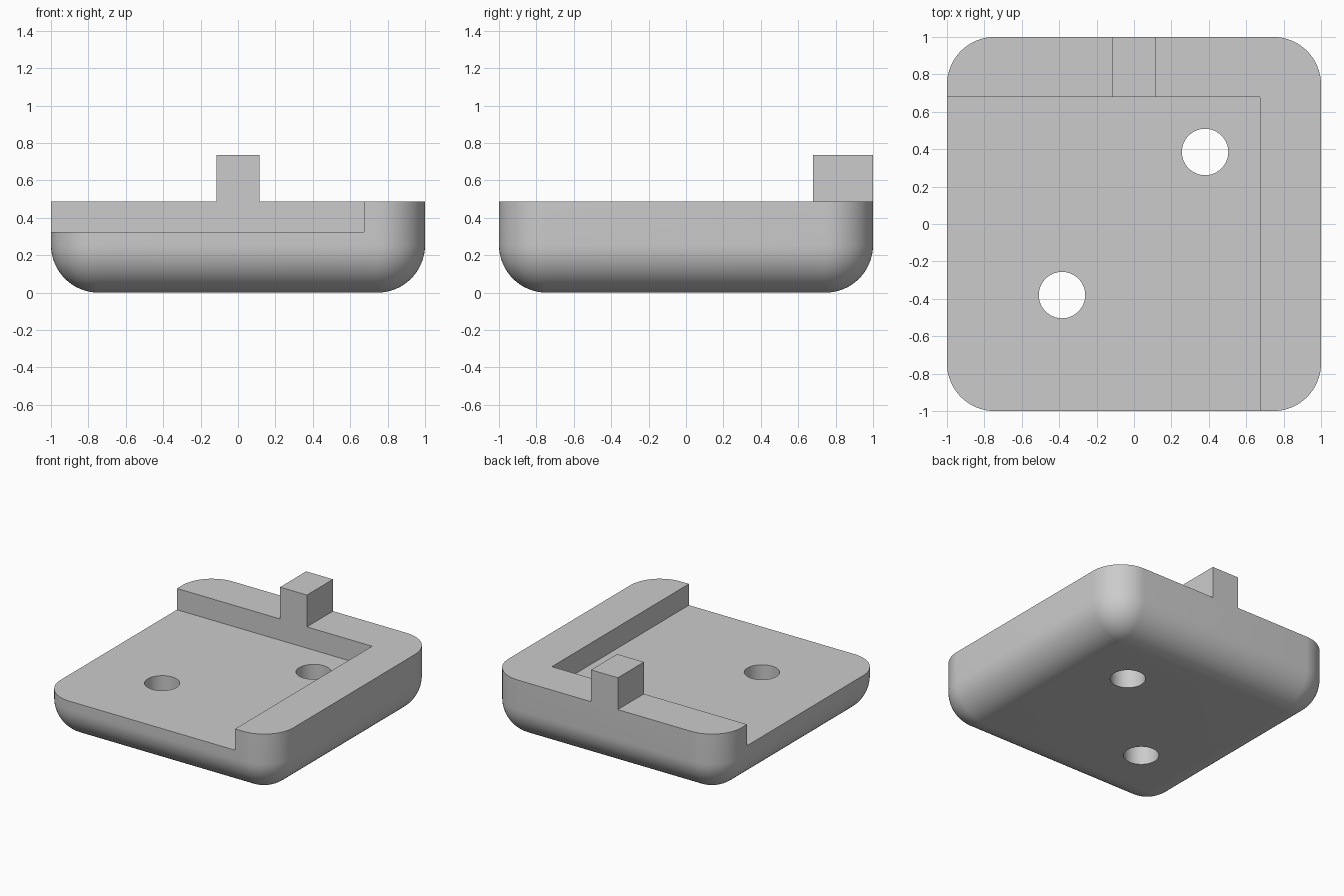
import bpy, bmesh, math

if "Cube" in bpy.data.objects:
    bpy.data.objects.remove(bpy.data.objects["Cube"])

R = 0.255                      # plan corner radius and bottom edge radius
ARC = 16                       # segments per quarter round
TOP, RIM, FLOOR = 0.735, 0.488, 0.323
POCKET_X, POCKET_Y = 0.675, 0.68
TAB = 0.115                    # half width of the tab

grey = bpy.data.materials.new("grey")
grey.diffuse_color = (0.6, 0.6, 0.6, 1)
grey.use_nodes = True
grey.node_tree.nodes["Principled BSDF"].inputs["Base Color"].default_value = grey.diffuse_color


def outline(inset):
    """Rounded square, offset inwards."""
    c, r = 1 - R, R - inset
    pts = []
    for k, (sx, sy) in enumerate([(1, 1), (-1, 1), (-1, -1), (1, -1)]):
        for i in range(ARC + 1):
            a = math.pi / 2 * (k + i / ARC)
            pts.append((sx * c + r * math.cos(a), sy * c + r * math.sin(a)))
    return pts


def cut(body, cutter):
    """Subtract the cutter from the body and remove it."""
    m = body.modifiers.new("cut", 'BOOLEAN')
    m.operation, m.solver, m.object = 'DIFFERENCE', 'EXACT', cutter
    bpy.context.view_layer.objects.active = body
    bpy.ops.object.modifier_apply(modifier=m.name)
    bpy.data.objects.remove(cutter)


def box(lo, hi):
    bpy.ops.mesh.primitive_cube_add(size=1, location=[(a + b) / 2 for a, b in zip(lo, hi)])
    ob = bpy.context.object
    ob.scale = [b - a for a, b in zip(lo, hi)]
    bpy.context.view_layer.update()
    return ob


# Block with rounded vertical corners and a rounded bottom edge
bm = bmesh.new()
levels = []
for i in range(ARC + 1):
    a = math.pi / 2 * i / ARC
    levels.append((R * (1 - math.sin(a)), R * (1 - math.cos(a))))
levels.append((0, TOP))
rings = [[bm.verts.new((x, y, z)) for x, y in outline(t)] for t, z in levels]
n = len(rings[0])
for lower, upper in zip(rings, rings[1:]):
    for j in range(n):
        k = (j + 1) % n
        bm.faces.new((lower[j], lower[k], upper[k], upper[j]))
bm.faces.new(rings[-1])
bm.faces.new(rings[0][::-1])
bmesh.ops.remove_doubles(bm, verts=bm.verts, dist=1e-5)
bmesh.ops.recalc_face_normals(bm, faces=bm.faces)
mesh = bpy.data.meshes.new("base_block")
bm.to_mesh(mesh)
bm.free()
mesh.materials.append(grey)
body = bpy.data.objects.new("base_block", mesh)
bpy.context.collection.objects.link(body)

# Lower the rim on both sides of the tab, then sink the corner pocket
cut(body, box((-2, -2, RIM), (-TAB, 2, 2)))
cut(body, box((TAB, -2, RIM), (2, 2, 2)))
cut(body, box((-2, -2, FLOOR), (POCKET_X, POCKET_Y, 2)))

# Two through holes
for x, y in [(-0.385, -0.38), (0.38, 0.385)]:
    bpy.ops.mesh.primitive_cylinder_add(vertices=64, radius=0.124, depth=2, location=(x, y, 0))
    cut(body, bpy.context.object)

# Smooth rounds with crisp edges
bpy.ops.object.select_all(action='DESELECT')
body.select_set(True)
bpy.context.view_layer.objects.active = body
bpy.ops.object.shade_smooth_by_angle(angle=math.radians(30))
